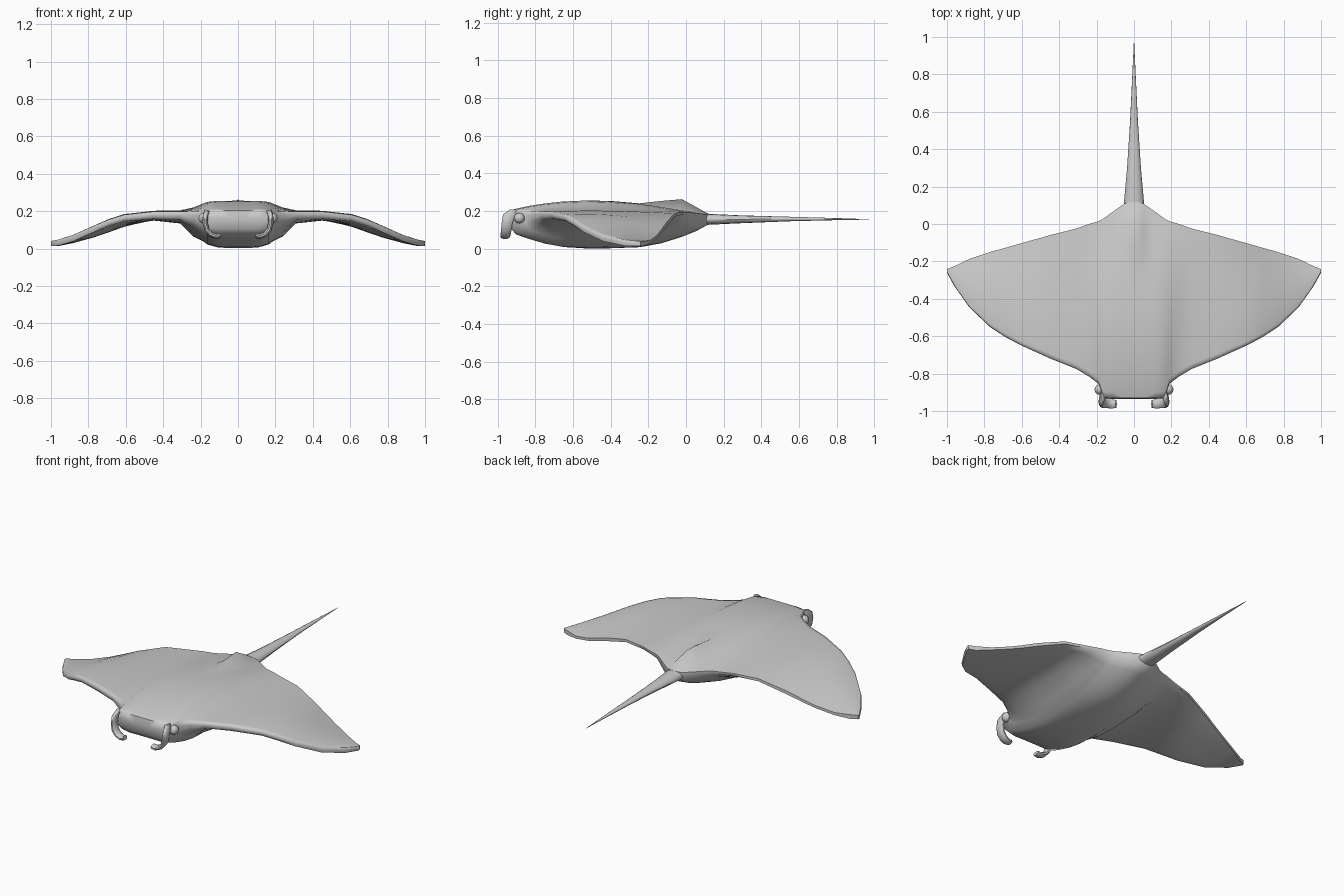
import bpy, bmesh, math
from mathutils import Vector


def finish(name, bm, angle=50):
    bmesh.ops.recalc_face_normals(bm, faces=bm.faces)
    mesh = bpy.data.meshes.new(name)
    bm.to_mesh(mesh)
    bm.free()
    ob = bpy.data.objects.new(name, mesh)
    bpy.context.collection.objects.link(ob)
    bpy.context.view_layer.objects.active = ob
    ob.select_set(True)
    bpy.ops.object.shade_smooth_by_angle(angle=math.radians(angle))
    ob.select_set(False)
    return ob


def mirror(ob):
    m = ob.modifiers.new("mirror", 'MIRROR')
    m.merge_threshold = 0.001


def loft(rings, cap_start=True):
    bm = bmesh.new()
    loops = [[bm.verts.new(p) for p in r] for r in rings]
    n = len(loops[0])
    for a, b in zip(loops, loops[1:]):
        for i in range(n):
            j = (i + 1) % n
            bm.faces.new((a[i], a[j], b[j], b[i]))
    if cap_start:
        bm.faces.new(loops[0])
    bm.faces.new(loops[-1])
    return bm


# Body and wing half: x, front y, back y, front top/bottom z, back top/bottom z,
# upper bulge, lower bulge
STATIONS = [
    (0.00, -0.93, 0.12, .205, .125, .185, .13, .060, .125),
    (0.05, -0.93, 0.11, .205, .125, .183, .132, .060, .125),
    (0.11, -0.93, 0.068, .205, .125, .188, .148, .058, .127),
    (0.165, -0.925, 0.028, .202, .13, .192, .163, .052, .120),
    (0.188, -0.85, 0.015, .202, .145, .194, .172, .042, .115),
    (0.24, -0.81, 0.00, .200, .165, .195, .178, .022, .105),
    (0.31, -0.768, -0.025, .198, .168, .195, .18, .008, .038),
    (0.45, -0.712, -0.06, .198, .165, .188, .172, .008, .018),
    (0.61, -0.64, -0.105, .180, .150, .138, .118, .018, .012),
    (0.69, -0.597, -0.128, .155, .124, .106, .088, .018, .010),
    (0.77, -0.545, -0.15, .122, .090, .076, .060, .014, .006),
    (0.88, -0.44, -0.187, .073, .040, .046, .030, .008, .003),
    (0.96, -0.327, -0.225, .048, .016, .040, .014, .003, .001),
    (1.00, -0.255, -0.242, .040, .014, .040, .016, 0, 0),
]
TS = [0, .03, .1, .18, .27, .38, .5, .65, .76, .865, .94, 1]
BELLY = [.15, .4, .6, .8, .94, 1, 1, .96, .80, .53, .28, 0]


def section(x, yf, yb, tf, bf, tb, bb, up, down):
    top, bot = [], []
    for t, d in zip(TS, BELLY):
        s = max(0, math.sin(math.pi * t ** .85))
        z = tf + (tb - tf) * t + up * s
        if x == 0:  # dorsal fin ridge
            z += .054 * max(0, min((t - .65) / .215, (1 - t) / .135))
        y = yf + (yb - yf) * t
        top.append((x, y, z))
        bot.append((x, y, bf + (bb - bf) * t - down * d))
    nose = (x, yf - .006, (tf + bf) / 2)
    return [nose] + top + bot[::-1]


body = finish("body_and_wings", loft([section(*s) for s in STATIONS], False), 65)
mirror(body)

# Whip tail: y, half width, top z, bottom z
TAIL = [(0.0, .05, .185, .12), (.11, .054, .186, .127), (.3, .037, .177, .136),
        (.55, .021, .170, .146), (.8, .009, .163, .152), (.972, .001, .157, .155)]
rings = []
for y, w, t, b in TAIL:
    a = [2 * math.pi * i / 12 for i in range(12)]
    rings.append([(w * math.cos(k), y, (t + b) / 2 + (t - b) / 2 * math.sin(k)) for k in a])
finish("tail", loft(rings))

# Curled head fin: x, y, z, half depth in y
FIN = [(.165, -.920, .205, .020), (.174, -.938, .18, .036), (.176, -.950, .14, .030),
       (.166, -.955, .100, .029), (.145, -.958, .076, .028), (.118, -.961, .065, .026),
       (.095, -.963, .070, .022)]
rings = []
for i, (x, y, z, d) in enumerate(FIN):
    p, q = FIN[max(i - 1, 0)], FIN[min(i + 1, len(FIN) - 1)]
    n = Vector((p[2] - q[2], 0, q[0] - p[0])).normalized() * .014
    ring = []
    for k in range(10):
        a = 2 * math.pi * k / 10
        ring.append(Vector((x, y, z)) + n * math.cos(a) + Vector((0, d, 0)) * math.sin(a))
    rings.append(ring)
mirror(finish("head_fins", loft(rings)))

# Eyes
bm = bmesh.new()
bmesh.ops.create_uvsphere(bm, u_segments=16, v_segments=10, radius=.028)
bmesh.ops.translate(bm, vec=(.183, -.885, .163), verts=bm.verts)
mirror(finish("eyes", bm))
